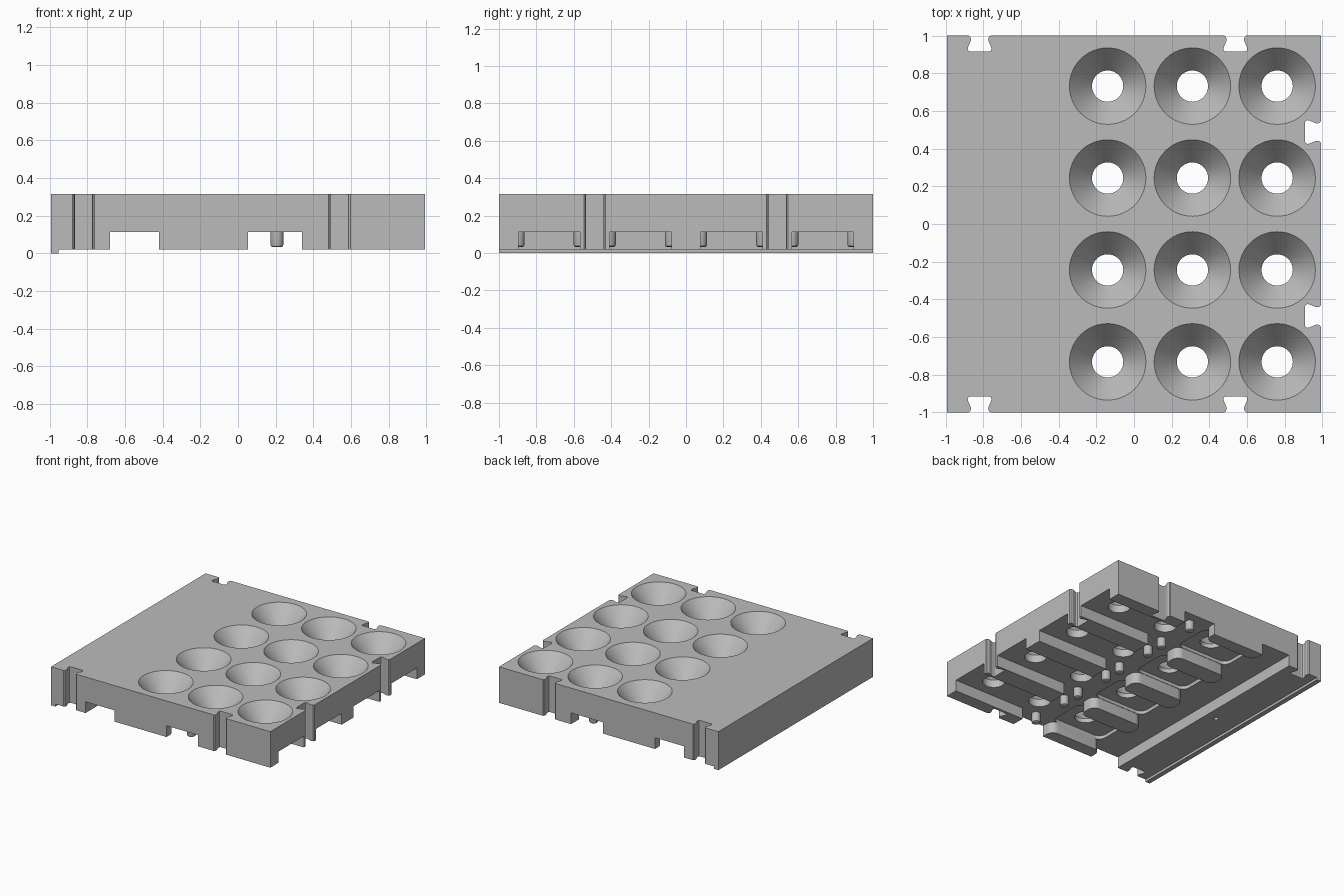
import bpy, bmesh, math
from mathutils import Vector

if "Cube" in bpy.data.objects:
    bpy.data.objects.remove(bpy.data.objects["Cube"], do_unlink=True)

grey = bpy.data.materials.new("plain grey")
grey.use_nodes = True
grey.diffuse_color = (0.5, 0.5, 0.5, 1)
grey.node_tree.nodes["Principled BSDF"].inputs["Base Color"].default_value = (0.5, 0.5, 0.5, 1)

EDGE = 0.993      # half width in x
TOP = 0.315
SEAT = 0.02       # underside level
CEILING = 0.112   # roof of the underside channels
ROWS = (-0.732, -0.244, 0.244, 0.732)
COLUMNS = (-0.14, 0.31, 0.76)


def to_object(name, bm):
    bmesh.ops.recalc_face_normals(bm, faces=bm.faces)
    mesh = bpy.data.meshes.new(name)
    bm.to_mesh(mesh)
    bm.free()
    mesh.materials.append(grey)
    obj = bpy.data.objects.new(name, mesh)
    bpy.context.collection.objects.link(obj)
    return obj


def prism(name, outline, low, high):
    bm = bmesh.new()
    face = bm.faces.new([bm.verts.new((x, y, low)) for x, y in outline])
    top = bmesh.ops.extrude_face_region(bm, geom=[face])["geom"]
    verts = [v for v in top if isinstance(v, bmesh.types.BMVert)]
    bmesh.ops.translate(bm, verts=verts, vec=(0, 0, high - low))
    return to_object(name, bm)


def block(name, x0, x1, y0, y1, low, high, radius=0.0):
    """Box with optionally rounded vertical corners."""
    if not radius:
        return prism(name, [(x0, y0), (x1, y0), (x1, y1), (x0, y1)], low, high)
    centres = [(x1 - radius, y1 - radius), (x0 + radius, y1 - radius),
               (x0 + radius, y0 + radius), (x1 - radius, y0 + radius)]
    outline = []
    for quarter, (cx, cy) in enumerate(centres):
        for step in range(9):
            a = math.pi / 2 * (quarter + step / 8)
            outline.append((cx + radius * math.cos(a), cy + radius * math.sin(a)))
    return prism(name, outline, low, high)


def lathe(name, profile, x, y, sides=64):
    """Closed solid turned about a vertical axis at x, y."""
    bm = bmesh.new()
    rings = []
    for r, z in profile:
        rings.append([bm.verts.new((x + r * math.cos(math.tau * i / sides),
                                    y + r * math.sin(math.tau * i / sides), z))
                      for i in range(sides)])
    for a, b in zip(rings, rings[1:]):
        for i in range(sides):
            j = (i + 1) % sides
            bm.faces.new((a[i], a[j], b[j], b[i]))
    bm.faces.new(rings[0])
    bm.faces.new(rings[-1])
    return to_object(name, bm)


def cut(target, cutter):
    cutter.hide_render = True
    mod = target.modifiers.new("cut", "BOOLEAN")
    mod.operation = "DIFFERENCE"
    mod.solver = "EXACT"
    mod.object = cutter
    bpy.context.view_layer.objects.active = target
    bpy.ops.object.modifier_apply(modifier=mod.name)
    bpy.data.objects.remove(cutter, do_unlink=True)


def smooth(obj):
    bpy.ops.object.select_all(action="DESELECT")
    obj.select_set(True)
    bpy.context.view_layer.objects.active = obj
    bpy.ops.object.shade_smooth_by_angle(angle=math.radians(25))


# Tray slab, leaving a thin lip along the -x edge
tray = block("tray", -EDGE, EDGE, -1, 1, 0, TOP)
cut(tray, block("lip_cutter", -0.953, 1.1, -1.1, 1.1, -0.1, SEAT))

# Underside channels: one void with the feet left standing
void = block("void", -0.68, 1.1, -1.2, 1.2, -0.05, CEILING)
for middle, half in ((-1.1, 0.205), (-0.488, 0.078), (0, 0.078), (0.488, 0.078), (1.1, 0.205)):
    y0, y1 = middle - half, middle + half
    cut(void, block("inner_foot", -0.42, 0.053, y0, y1, -0.2, 0.3, 0.06))
    cut(void, block("outer_foot", 0.34, 1.3, y0, y1, -0.2, 0.3))
cut(tray, void)

# Deeper rounded pockets under the innermost column of holes
for y in ROWS:
    cut(tray, block("pocket", -0.42, 0.053, y - 0.163, y + 0.163, 0.06, 0.14, 0.06))

# Funnel holes
slope = (0.203 - 0.083) / 0.14
for x in COLUMNS:
    for y in ROWS:
        cut(tray, lathe("funnel", [(0.083, -0.1), (0.083, TOP - 0.14), (0.203, TOP),
                                   (0.203 + 0.02 * slope, TOP + 0.02)], x, y))

# Dovetail slots: half outline as (half width, depth from the edge)
half = [(0.058, -0.05), (0.058, 0), (0.05, 0.006), (0.046, 0.018), (0.047, 0.028),
        (0.06, 0.058), (0.063, 0.07), (0.06, 0.08), (0.052, 0.084)]
dovetail = half + [(-w, d) for w, d in reversed(half)]
for x in (-0.82, 0.538):
    for side in (-1, 1):
        cut(tray, prism("slot", [(x + w, side * (1 - d)) for w, d in dovetail], -0.1, 0.5))
for y in (-0.488, 0.488):
    cut(tray, prism("slot", [(EDGE - d, y + w) for w, d in dovetail], -0.1, 0.5))

# Small dimple under the solid strip
cut(tray, lathe("dimple", [(0.018, -0.05), (0.018, 0.05)], -0.77, 0.04, 24))
smooth(tray)

# Locating pins hanging in the middle channel, one on each side of every row
for y in ROWS:
    for side in (-1, 1):
        pin = lathe("locating_pin", [(0.024, 0.033), (0.031, 0.037), (0.034, 0.045),
                                     (0.034, CEILING + 0.02)], 0.207, y + side * 0.165, 24)
        smooth(pin)
